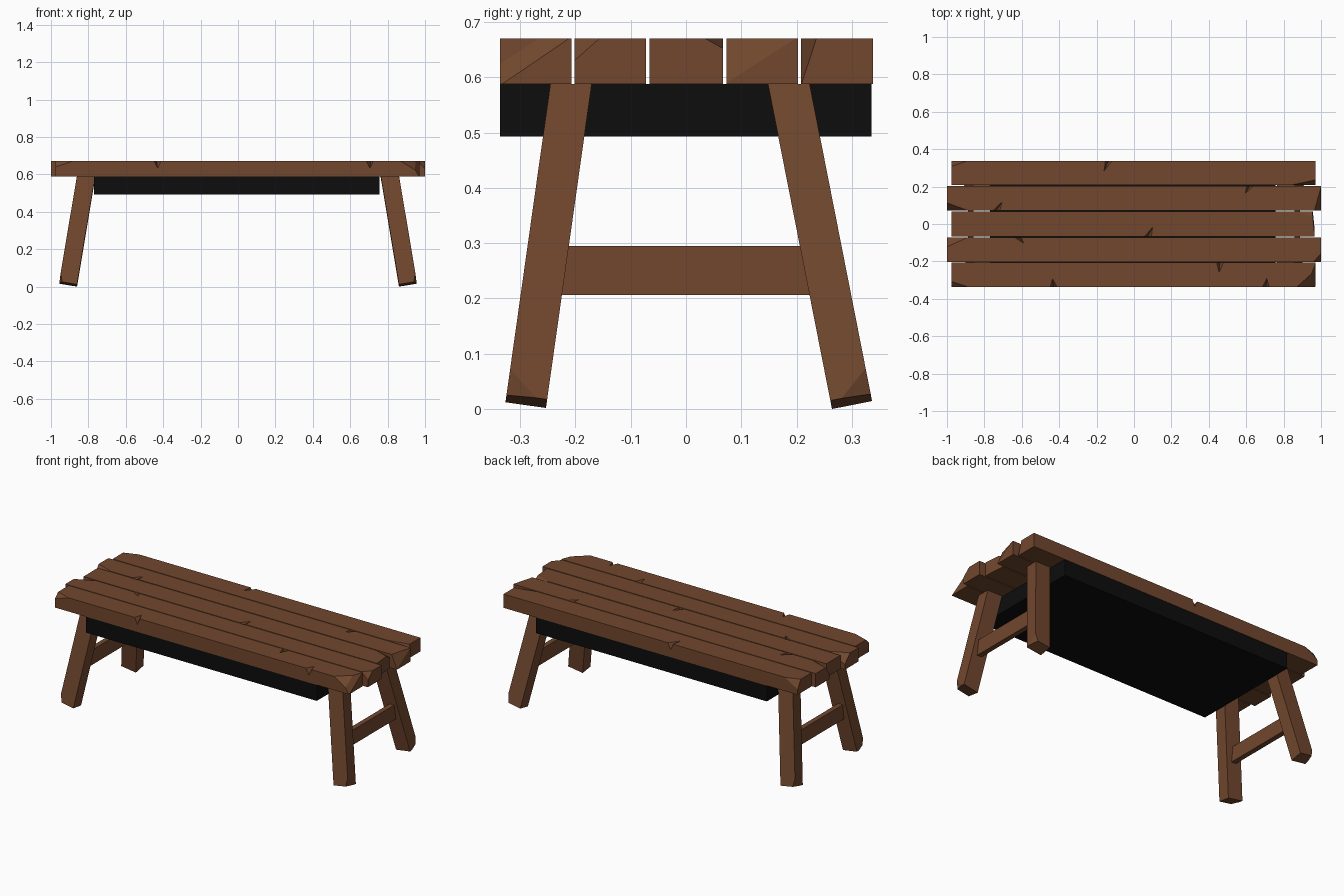
import bpy, bmesh
from mathutils import Vector, Matrix

if "Cube" in bpy.data.objects:
    bpy.data.objects.remove(bpy.data.objects["Cube"], do_unlink=True)


def material(name, color):
    m = bpy.data.materials.new(name)
    m.use_nodes = True
    m.diffuse_color = (*color, 1)
    bsdf = m.node_tree.nodes["Principled BSDF"]
    bsdf.inputs["Base Color"].default_value = (*color, 1)
    bsdf.inputs["Roughness"].default_value = 0.9
    return m


WOOD = material("brown wood", (0.165, 0.063, 0.027))
BLACK = material("matte black", (0.004, 0.004, 0.004))
BOTTOM, TOP = 0.588, 0.67


def box(lo, hi):
    bm = bmesh.new()
    lo, hi = Vector(lo), Vector(hi)
    bmesh.ops.create_cube(bm, size=1, matrix=Matrix.LocRotScale((lo + hi) / 2, None, hi - lo))
    return bm


def finish(bm, name, mat):
    bmesh.ops.recalc_face_normals(bm, faces=bm.faces)
    mesh = bpy.data.meshes.new(name)
    bm.to_mesh(mesh)
    bm.free()
    mesh.materials.append(mat)
    ob = bpy.data.objects.new(name, mesh)
    bpy.context.collection.objects.link(ob)
    return ob


def slice_off(bm, co, normal):
    """Remove everything on the normal side of a plane and close the cut."""
    cut = bmesh.ops.bisect_plane(bm, geom=bm.verts[:] + bm.edges[:] + bm.faces[:], dist=1e-5,
                                 plane_co=co, plane_no=normal, clear_outer=True)
    edges = [e for e in cut["geom_cut"] if isinstance(e, bmesh.types.BMEdge)]
    bmesh.ops.contextual_create(bm, geom=edges)


def chip(bm, corner, dx, dy, dz):
    """Break off a corner, given how far the break runs along each edge."""
    c = Vector(corner)
    a, b, d = c + Vector((dx, 0, 0)), c + Vector((0, dy, 0)), c + Vector((0, 0, dz))
    n = (b - a).cross(d - a).normalized()
    slice_off(bm, a, n if n.dot(c - a) > 0 else -n)


def nick(ob, x, tip_x, edge_y, tip_y):
    """Carve a V-shaped splinter out of a top edge."""
    tip = Vector((tip_x, tip_y, TOP))
    low = Vector((x, edge_y, TOP - 0.038))
    mid = (tip + low) / 2
    bm = bmesh.new()
    for p in (tip * 2 - low, low * 2 - tip):
        bm.verts.new(p)
    for side in (-0.018, 0.018):
        bm.verts.new(mid + (Vector((x + side, edge_y, TOP)) - mid) * 2.5)
    bmesh.ops.convex_hull(bm, input=bm.verts)
    cutter = finish(bm, "nick_cutter", WOOD)
    cutter.hide_render = True
    mod = ob.modifiers.new("nick", "BOOLEAN")
    mod.operation, mod.solver, mod.object = "DIFFERENCE", "EXACT", cutter
    bpy.context.view_layer.objects.active = ob
    bpy.ops.object.modifier_apply(modifier=mod.name)
    bpy.data.objects.remove(cutter, do_unlink=True)


# Seat planks: name, x range, y range, chips (x end, y side, dx, dy, dz), nicks (x, tip x, y side, depth)
planks = [
    ("front", -0.975, 0.97, -0.337, -0.207,
     [(1, 0, -0.05, 0.125, -0.085), (1, 0, -0.1, 0.09, -0.06), (0, 0, 0.09, 0.03, -0.03)],
     [(-0.43, -0.435, 0, 0.045), (0.705, 0.71, 0, 0.045), (0.46, 0.455, 1, 0.052)]),
    ("front_inner", -1, 1, -0.202, -0.072,
     [(1, 0, -0.04, 0.045, -0.04), (0, 1, 0.11, -0.05, -0.05)],
     [(-0.62, -0.59, 1, 0.03)]),
    ("middle", -0.975, 0.965, -0.066, 0.067,
     [(1, 1, -0.1, -0.035, -0.02), (1, 1, -0.012, -0.12, -0.3)],
     [(0.075, 0.1, 0, 0.05)]),
    ("back_inner", -1, 1, 0.073, 0.203,
     [(1, 0, -0.035, 0.125, -0.08), (0, 0, 0.11, 0.04, -0.05)],
     [(-0.735, -0.705, 0, 0.045), (0.62, 0.595, 1, 0.04)]),
    ("back", -0.975, 0.97, 0.208, 0.338,
     [(1, 0, -0.13, 0.028, -0.085), (0, 1, 0.085, -0.03, -0.05)],
     [(-0.135, -0.16, 1, 0.055)]),
]
for name, x0, x1, y0, y1, chips, nicks in planks:
    bm = box((x0, y0, BOTTOM), (x1, y1, TOP))
    for ex, ey, dx, dy, dz in chips:
        chip(bm, ((x0, x1)[ex], (y0, y1)[ey], TOP), dx, dy, dz)
    plank = finish(bm, name + "_plank", WOOD)
    for x, tip_x, ey, depth in nicks:
        nick(plank, x, tip_x, (y0, y1)[ey], (y0 + depth, y1 - depth)[ey])

# Dark tray under the seat
finish(box((-0.77, -0.337, 0.493), (0.757, 0.336, BOTTOM)), "under_seat_box", BLACK)


# Splayed legs, cut flush under the seat, with worn feet
def leg(name, sx, foot_y, top_y):
    foot = Vector((sx * 0.908, foot_y, 0.0145))
    head = Vector((sx * 0.812, top_y, BOTTOM))
    axis = (head - foot).normalized()
    u = Vector((1, 0, 0))
    u = (u - axis * u.dot(axis)).normalized()
    v = axis.cross(u)
    half_u, half_v = 0.048, 0.037
    bm = bmesh.new()
    for end in (foot, head + axis * 0.05):
        for i in (-1, 1):
            for j in (-1, 1):
                bm.verts.new(end + u * half_u * i + v * half_v * j)
    bmesh.ops.convex_hull(bm, input=bm.verts)
    bmesh.ops.dissolve_limit(bm, angle_limit=0.01, verts=bm.verts, edges=bm.edges)
    slice_off(bm, head, Vector((0, 0, 1)))
    out = 1 if foot_y > 0 else -1
    corner = foot + u * half_u * sx + v * half_v * out
    slice_off(bm, corner - u * 0.016 * sx, (u * sx + v * 0.3 * out - axis * 0.35).normalized())
    finish(bm, name, WOOD)


for side, sx in (("left", 1), ("right", -1)):
    leg("front_%s_leg" % side, sx, -0.289, -0.208)
    leg("back_%s_leg" % side, sx, 0.299, 0.186)
    # Stretcher between the two legs at this end
    x = sx * 0.873
    finish(box((x - 0.015, -0.235, 0.206), (x + 0.015, 0.235, 0.295)), side + "_stretcher", WOOD)
